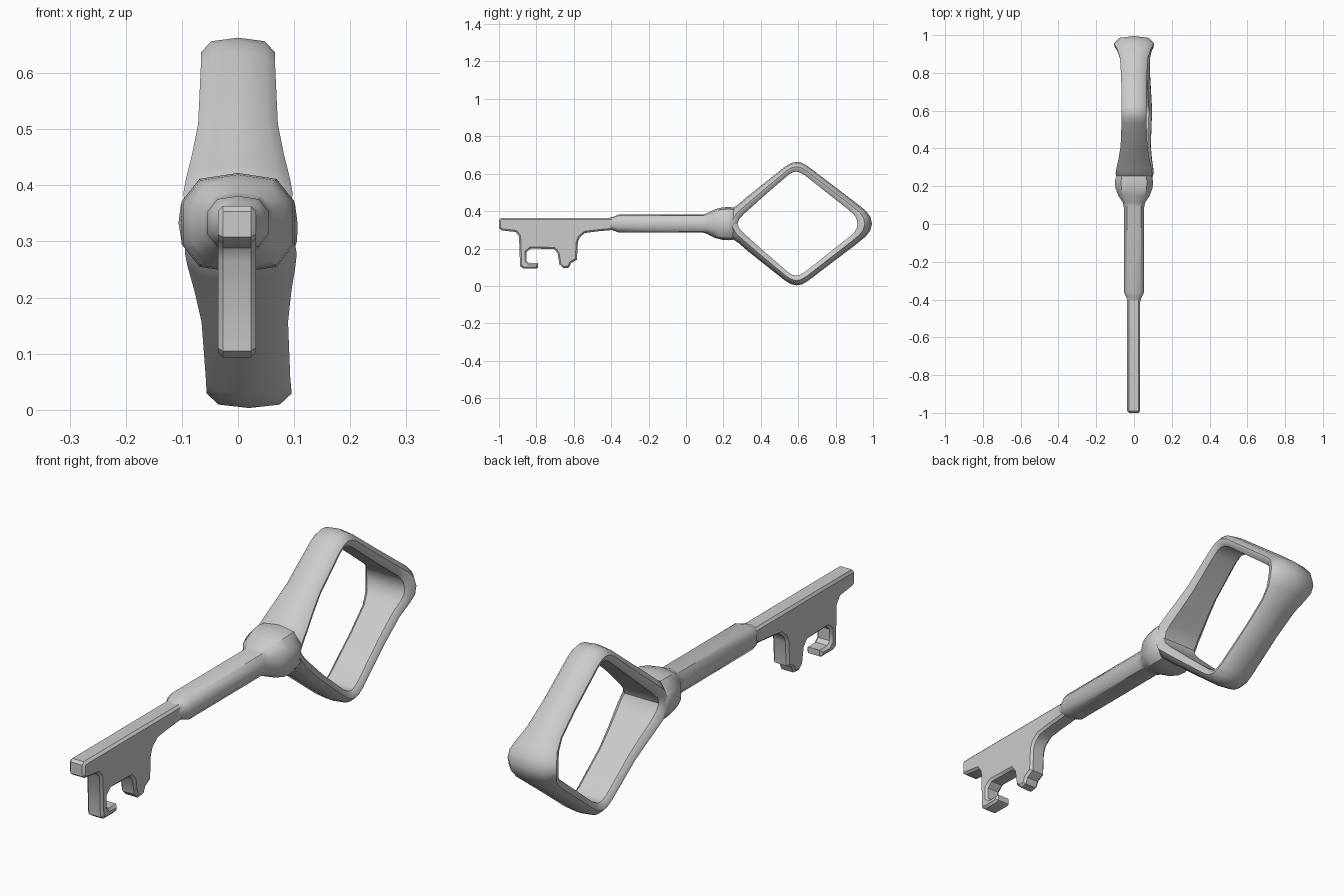
import bpy, bmesh, math

ZC = 0.333  # height of the key's axis


def finish(bm, name, angle):
    bmesh.ops.recalc_face_normals(bm, faces=bm.faces)
    me = bpy.data.meshes.new(name)
    bm.to_mesh(me)
    bm.free()
    ob = bpy.data.objects.new(name, me)
    bpy.context.collection.objects.link(ob)
    bpy.ops.object.select_all(action='DESELECT')
    ob.select_set(True)
    bpy.context.view_layer.objects.active = ob
    bpy.ops.object.shade_smooth_by_angle(angle=math.radians(angle))
    return ob


def loft(name, rings, closed, angle=40):
    bm = bmesh.new()
    vs = [[bm.verts.new(p) for p in r] for r in rings]
    n = len(vs[0])
    for i in range(len(vs) if closed else len(vs) - 1):
        a, b = vs[i], vs[(i + 1) % len(vs)]
        for j in range(n):
            k = (j + 1) % n
            bm.faces.new((a[j], a[k], b[k], b[j]))
    if not closed:
        bm.faces.new(vs[0])
        bm.faces.new(vs[-1])
    return finish(bm, name, angle)


# Shaft with collar: rounded-square section along y
half = [(0, 1), (0.68, 0.88), (1, 0.42), (1, -0.42), (0.68, -0.88)]
section = half + [(-x, -z) for x, z in half]
stations = [(-0.41, 0.033, 0.03), (-0.385, 0.042, 0.038), (-0.36, 0.054, 0.048),
            (0.09, 0.054, 0.048), (0.115, 0.06, 0.056), (0.15, 0.083, 0.075),
            (0.19, 0.098, 0.086), (0.225, 0.101, 0.089), (0.255, 0.095, 0.086),
            (0.272, 0.075, 0.05)]
loft("shaft_and_collar",
     [[(x * rx, y, ZC + z * rz) for x, z in section] for y, rx, rz in stations], False)

# Bow: outer point, inner point and half width, for the upper half
upper = [(0.20, 0, 0.275, 0, 0.095), (0.255, 0.086, 0.285, 0.025, 0.097),
         (0.28, 0.103, 0.31, 0.052, 0.093), (0.33, 0.146, 0.36, 0.097, 0.082),
         (0.40, 0.202, 0.42, 0.151, 0.071), (0.53, 0.305, 0.55, 0.263, 0.066),
         (0.56, 0.323, 0.573, 0.275, 0.066), (0.59, 0.33, 0.59, 0.278, 0.066),
         (0.62, 0.325, 0.608, 0.274, 0.066), (0.65, 0.308, 0.635, 0.259, 0.066),
         (0.80, 0.194, 0.775, 0.148, 0.068), (0.90, 0.118, 0.862, 0.08, 0.075),
         (0.96, 0.07, 0.897, 0.05, 0.09), (0.985, 0.038, 0.912, 0.025, 0.102),
         (0.995, 0, 0.917, 0, 0.106)]
lower = [(a, -b, c, -d, w + 0.03 * b) for a, b, c, d, w in upper[-2:0:-1]]
rim = [(0, 1), (0.72, 0.88), (1, 0.5), (0.97, 0.27), (0.78, 0.0),
       (-0.78, 0.0), (-0.97, 0.27), (-1, 0.5), (-0.72, 0.88)]
bow = []
for oy, oz, iy, iz, w in upper + lower:
    dx = max(0, -oz) * 0.06  # lower side leans slightly to +x
    bow.append([(dx + u * w, iy + (oy - iy) * t, ZC + iz + (oz - iz) * t) for u, t in rim])
loft("bow", bow, True)

# Bit: flat blade with hooked tooth and step tooth, bevelled rim
outline = [(-1, 0.353), (-0.99, 0.363), (-0.38, 0.363), (-0.38, 0.30), (-0.47, 0.292),
           (-0.54, 0.283), (-0.568, 0.26), (-0.578, 0.235), (-0.583, 0.14), (-0.615, 0.122),
           (-0.625, 0.098), (-0.655, 0.094), (-0.677, 0.115), (-0.687, 0.175), (-0.705, 0.197),
           (-0.83, 0.2), (-0.853, 0.18), (-0.853, 0.135), (-0.838, 0.122), (-0.79, 0.122),
           (-0.79, 0.098), (-0.80, 0.093), (-0.87, 0.093), (-0.887, 0.105), (-0.893, 0.265),
           (-0.91, 0.288), (-0.985, 0.297), (-1, 0.308)]
bm = bmesh.new()
face = bm.faces.new([bm.verts.new((-0.036, y, z)) for y, z in outline])
ext = bmesh.ops.extrude_face_region(bm, geom=[face])
bmesh.ops.translate(bm, vec=(0.068, 0, 0),
                    verts=[v for v in ext["geom"] if isinstance(v, bmesh.types.BMVert)])
bmesh.ops.recalc_face_normals(bm, faces=bm.faces)
edges = [e for e in bm.edges if abs(e.verts[0].co.x - e.verts[1].co.x) < 0.001]
bmesh.ops.bevel(bm, geom=edges, offset=0.009, segments=1, profile=0.5, affect='EDGES')
finish(bm, "bit", 35)
